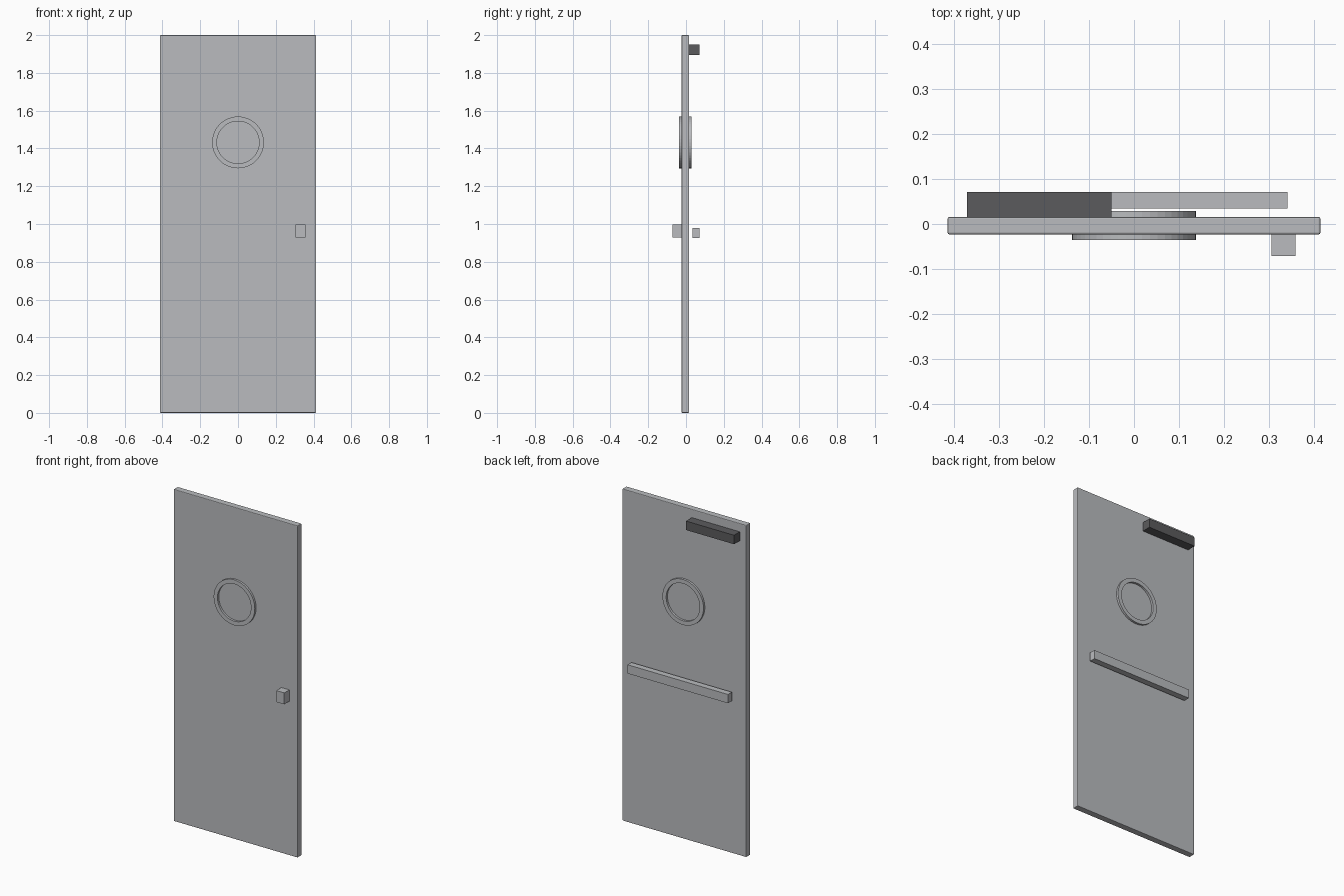
import bpy, bmesh, math

if "Cube" in bpy.data.objects:
    bpy.data.objects.remove(bpy.data.objects["Cube"])


def material(name, rgb):
    m = bpy.data.materials.new(name)
    m.diffuse_color = (*rgb, 1.0)
    m.use_nodes = True
    m.node_tree.nodes["Principled BSDF"].inputs["Base Color"].default_value = m.diffuse_color
    return m


STEEL = material("light_grey_steel", (0.49, 0.50, 0.52))
DARK = material("dark_grey_metal", (0.105, 0.105, 0.11))


def finish(name, bm, mat):
    bmesh.ops.recalc_face_normals(bm, faces=bm.faces)
    mesh = bpy.data.meshes.new(name)
    bm.to_mesh(mesh)
    bm.free()
    mesh.materials.append(mat)
    ob = bpy.data.objects.new(name, mesh)
    bpy.context.collection.objects.link(ob)
    return ob


def box(name, x, y, z, mat, bevel=0.0):
    """Box from (min, max) ranges, with an optional chamfer."""
    bm = bmesh.new()
    bmesh.ops.create_cube(bm, size=1)
    for v in bm.verts:
        for i, (a, b) in enumerate((x, y, z)):
            v.co[i] = (a + b) / 2 + v.co[i] * (b - a)
    ob = finish(name, bm, mat)
    if bevel:
        mod = ob.modifiers.new("chamfer", 'BEVEL')
        mod.width = bevel
        mod.segments = 2
    return ob


def ring(name, centre_z, r_out, r_in, y, mat, sides=48):
    """Flat-faced annulus around the y axis, spun from a rectangle."""
    bm = bmesh.new()
    prof = [(r_in, y[0]), (r_out, y[0]), (r_out, y[1]), (r_in, y[1])]
    loops = []
    for i in range(sides):
        a = 2 * math.pi * i / sides
        loops.append([bm.verts.new((r * math.cos(a), py, centre_z + r * math.sin(a)))
                      for r, py in prof])
    for i in range(sides):
        p, q = loops[i], loops[(i + 1) % sides]
        for j in range(4):
            k = (j + 1) % 4
            bm.faces.new((p[j], p[k], q[k], q[j]))
    return finish(name, bm, mat)


FRONT, BACK = -0.023, 0.016

# Door leaf
box("door_leaf", (-0.413, 0.413), (FRONT, BACK), (0, 2), STEEL, 0.004)
# Porthole frame, standing proud on both sides
ring("porthole_frame", 1.432, 0.137, 0.112, (-0.036, 0.029), STEEL)
# Latch block on the front
box("front_latch", (0.305, 0.358), (-0.071, FRONT), (0.928, 0.997), STEEL)
# Push bar on the back
box("push_bar", (-0.33, 0.34), (0.034, 0.071), (0.927, 0.98), STEEL)
# Door closer on the back
box("door_closer", (-0.37, -0.05), (BACK, 0.071), (1.896, 1.95), DARK)
